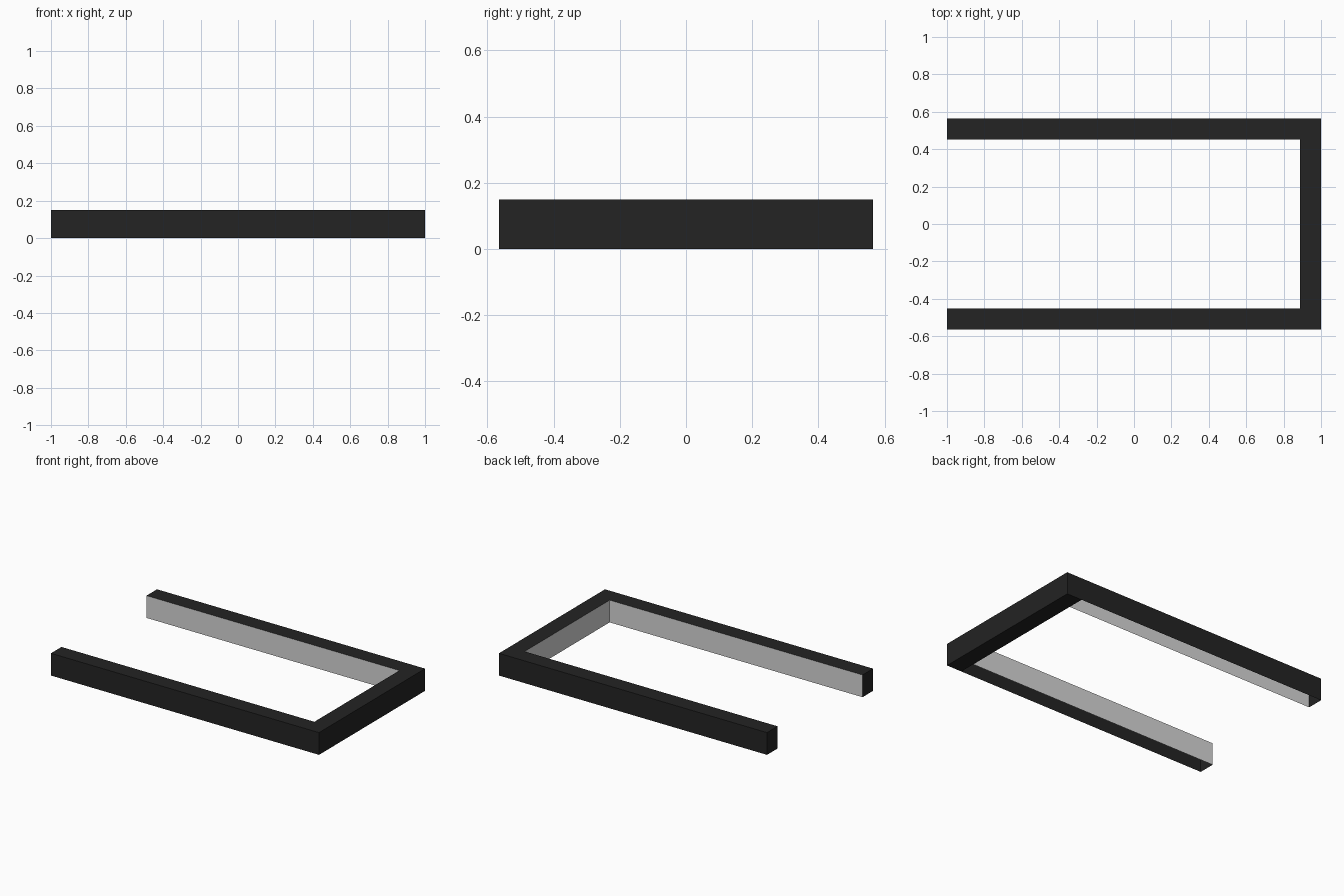
import bpy, bmesh

if "Cube" in bpy.data.objects:
    bpy.data.objects.remove(bpy.data.objects["Cube"])

# Main measurements
X0, X1 = -1.0, 1.0      # open end, closed end
XI = 0.887              # inner wall of the closed end
YO, YI = 0.565, 0.453   # outer and inner half width
H = 0.15


def material(name, v):
    m = bpy.data.materials.new(name)
    m.diffuse_color = (v, v, v, 1)
    m.use_nodes = True
    m.node_tree.nodes["Principled BSDF"].inputs["Base Color"].default_value = m.diffuse_color
    return m


dark = material("dark_charcoal", 0.017)
light = material("light_grey", 0.68)


def part(name, lo, hi, skip, is_light):
    """Box from lo to hi; faces where skip(normal) holds are left open."""
    bm = bmesh.new()
    bmesh.ops.create_cube(bm, size=1)
    for v in bm.verts:
        v.co = [(a + b) / 2 + c * (b - a) for a, b, c in zip(lo, hi, v.co)]
    bmesh.ops.recalc_face_normals(bm, faces=bm.faces)
    bm.normal_update()
    for f in bm.faces:
        f.material_index = 1 if is_light(f.normal) else 0
    gone = [f for f in bm.faces if skip(f.normal)]
    bmesh.ops.delete(bm, geom=gone, context='FACES')
    mesh = bpy.data.meshes.new(name)
    bm.to_mesh(mesh)
    bm.free()
    mesh.materials.append(dark)
    mesh.materials.append(light)
    obj = bpy.data.objects.new(name, mesh)
    bpy.context.collection.objects.link(obj)
    return obj


# Side arms: open underneath and where they meet the end bar, light inner wall
for name, s in (("front_arm", -1), ("back_arm", 1)):
    ya, yb = sorted((s * YI, s * YO))
    part(name, (X0, ya, 0), (XI, yb, H),
         skip=lambda n: n.z < -0.5 or n.x > 0.5,
         is_light=lambda n, s=s: n.y * s < -0.5)

# End bar: closed underneath, open on its inner side
part("end_bar", (XI, -YO, 0), (X1, YO, H),
     skip=lambda n: n.x < -0.5,
     is_light=lambda n: False)

# Light inner wall of the end bar, between the arms
part("end_inner_wall", (XI, -YI, 0), (X1, YI, H),
     skip=lambda n: n.x > -0.5,
     is_light=lambda n: True)
